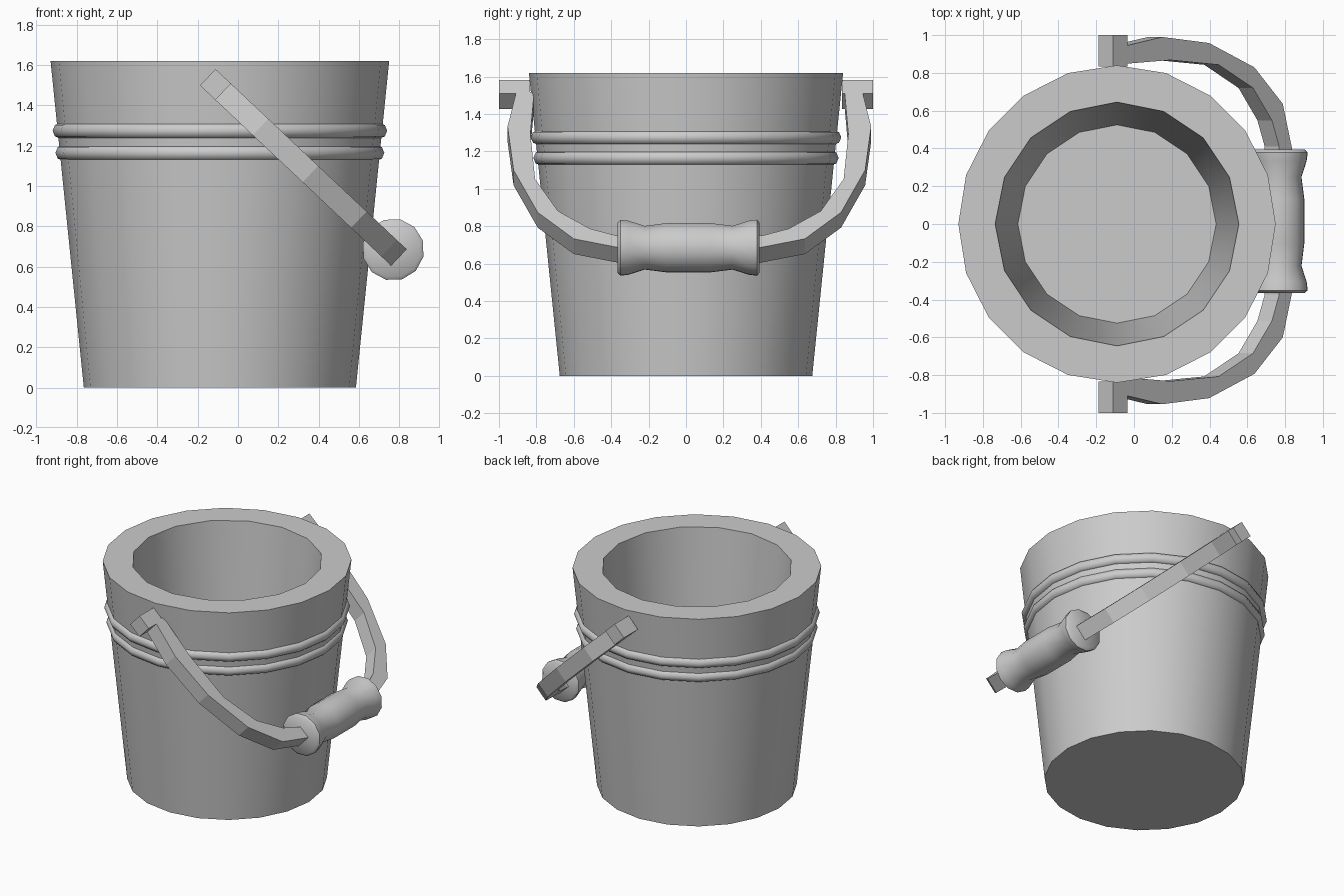
import bpy, bmesh, math
from mathutils import Vector, Matrix

if "Cube" in bpy.data.objects:
    bpy.data.objects.remove(bpy.data.objects["Cube"])

CX = -0.09                       # bucket axis
D = Vector((0.7276, 0, -0.686))  # direction the handle hangs
N = Vector((0.686, 0, 0.7276))   # across the handle strip
PIVOT = Vector((-0.15, 0, 1.54))


def finish(bm, name, smooth=None):
    bmesh.ops.recalc_face_normals(bm, faces=bm.faces)
    me = bpy.data.meshes.new(name)
    bm.to_mesh(me)
    bm.free()
    ob = bpy.data.objects.new(name, me)
    bpy.context.collection.objects.link(ob)
    if smooth:
        shade(ob, smooth)
    return ob


def shade(ob, angle):
    bpy.ops.object.select_all(action='DESELECT')
    ob.select_set(True)
    bpy.context.view_layer.objects.active = ob
    bpy.ops.object.shade_smooth_by_angle(angle=math.radians(angle))


def lathe(bm, profile, sides, matrix):
    """Revolve (radius, height) points; returns first and last rings."""
    rings = []
    for r, z in profile:
        angs = [2 * math.pi * i / sides for i in range(sides)]
        rings.append([bm.verts.new(matrix @ Vector((r * math.cos(a), r * math.sin(a), z)))
                      for a in angs])
    for a, b in zip(rings, rings[1:]):
        for i in range(sides):
            j = (i + 1) % sides
            bm.faces.new((a[i], a[j], b[j], b[i]))
    return rings[0], rings[-1]


def ring_edges(bm, ring):
    return [bm.edges.get((ring[i - 1], ring[i])) for i in range(len(ring))]


# Bucket: 20-sided outside, 16-sided hollow, flat rim joining them
bm = bmesh.new()
M = Matrix.Translation((CX, 0, 0))
base, rim_out = lathe(bm, [(0.675, 0), (0.84, 1.62)], 20, M)
floor, rim_in = lathe(bm, [(0.525, 0.18), (0.645, 1.62)], 16, M)
bm.faces.new(base)
bm.faces.new(floor)
bmesh.ops.triangle_fill(bm, use_beauty=True, normal=(0, 0, 1),
                        edges=ring_edges(bm, rim_out) + ring_edges(bm, rim_in))
finish(bm, "bucket", 30)

# Two hoops round the bucket
for name, z, r in (("upper_hoop", 1.275, 0.79), ("lower_hoop", 1.165, 0.776)):
    bpy.ops.mesh.primitive_torus_add(location=(CX, 0, z), major_segments=20, minor_segments=8,
                                     major_radius=r, minor_radius=0.04)
    bpy.context.object.name = name
    shade(bpy.context.object, 60)

# Handle: flat strip following an arch, given as (half width, distance along D)
YC = 0.018
outer = [(0.925, 0.09), (0.972, 0.36), (0.94, 0.70), (0.811, 1.03), (0.618, 1.236), (0.372, 1.306)]
inner = [(0.83, 0.09), (0.85, 0.42), (0.825, 0.77), (0.702, 1.02), (0.531, 1.157), (0.392, 1.21)]


def both_sides(half):
    return [(YC + y, t) for y, t in half] + [(YC - y, t) for y, t in reversed(half)]


def strip(name, outline_a, outline_b, h=0.056):
    bm = bmesh.new()
    rings = []
    for a, b in zip(outline_a, outline_b):
        rings.append([bm.verts.new(PIVOT + D * t + N * s + Vector((0, y, 0)))
                      for (y, t), s in ((a, -h), (a, h), (b, h), (b, -h))])
    for a, b in zip(rings, rings[1:]):
        for i in range(4):
            j = (i + 1) % 4
            bm.faces.new((a[i], a[j], b[j], b[i]))
    bm.faces.new(rings[0])
    bm.faces.new(rings[-1])
    return finish(bm, name)


strip("handle", both_sides(outer), both_sides(inner))

# Square lugs at the handle ends
for name, s in (("back_lug", 1), ("front_lug", -1)):
    strip(name, [(s * 1.0, 0), (s * 1.0, 0.105)], [(s * 0.835, 0), (s * 0.835, 0.105)])

# Turned grip with flared ends
half = [(0.137, -0.38), (0.154, -0.365), (0.148, -0.32), (0.12, -0.235), (0.135, -0.12)]
profile = half + [(r, -z) for r, z in reversed(half)]
bm = bmesh.new()
M = (Matrix.Translation((0.77, 0.014, 0.685)) @ Matrix.Rotation(math.radians(43.3), 4, 'Y')
     @ Matrix.Rotation(math.radians(-90), 4, 'X'))
for cap in lathe(bm, profile, 12, M):
    bm.faces.new(cap)
finish(bm, "grip", 45)
